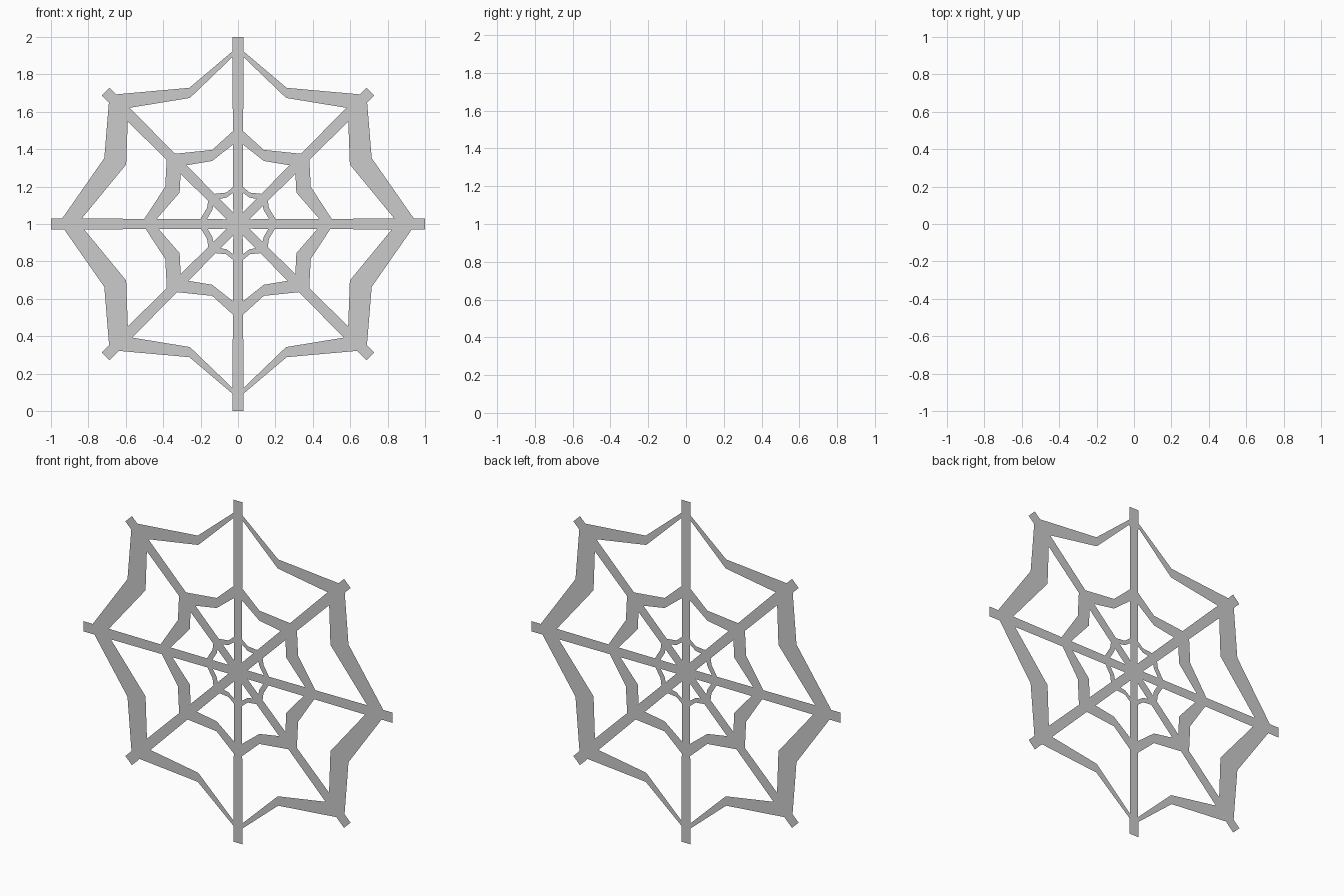
import bpy, math

if "Cube" in bpy.data.objects:
    bpy.data.objects.remove(bpy.data.objects["Cube"])

CENTER_Z = 1.0


def flat_mesh(name, points, faces, dz=0.0):
    # Paper-thin part lying in the XZ plane
    mesh = bpy.data.meshes.new(name)
    mesh.from_pydata([(x, 0, z + CENTER_Z + dz) for x, z in points], [], faces)
    obj = bpy.data.objects.new(name, mesh)
    bpy.context.collection.objects.link(obj)
    return obj


def full_loop(quarter):
    # Mirror a quarter outline (top to right) into a closed loop
    right = quarter + [(x, -z) for x, z in reversed(quarter[:-1])]
    return right + [(-x, z) for x, z in reversed(right[1:-1])]


def web_ring(name, outer, inner, dz):
    a, b = full_loop(outer), full_loop(inner)
    n = len(a)
    faces = [(i, (i + 1) % n, n + (i + 1) % n, n + i) for i in range(n)]
    return flat_mesh(name, a + b, faces, dz)


def spoke(name, angle, end=0.03, mid=0.025):
    # Strip through the hub, slightly slimmer at the middle
    c, s = math.cos(angle), math.sin(angle)
    strip = [(-1, -end), (0, -mid), (1, -end), (1, end), (0, mid), (-1, end)]
    pts = [(u * c - v * s, u * s + v * c) for u, v in strip]
    return flat_mesh(name, pts, [(0, 1, 4, 5), (1, 2, 3, 4)])


# Four crossing spokes
for i, label in enumerate(["horizontal", "diagonal_up", "vertical", "diagonal_down"]):
    spoke("spoke_" + label, i * math.pi / 4)

# Three sagging rings: outer and inner outline of one quarter, top to right
web_ring("outer_ring",
         [(0, .94), (.26, .72), (.687, .682), (.715, .344), (.955, 0)],
         [(0, .913), (.257, .666), (.587, .612), (.598, .31), (.853, 0)], 0.008)
web_ring("middle_ring",
         [(0, .515), (.138, .39), (.38, .365), (.389, .193), (.515, 0)],
         [(0, .44), (.138, .331), (.305, .303), (.312, .162), (.453, 0)], 0.006)
web_ring("inner_ring",
         [(0, .217), (.062, .165), (.155, .155), (.165, .083), (.215, 0)],
         [(0, .183), (.062, .138), (.125, .127), (.138, .07), (.18, 0)], 0.003)
